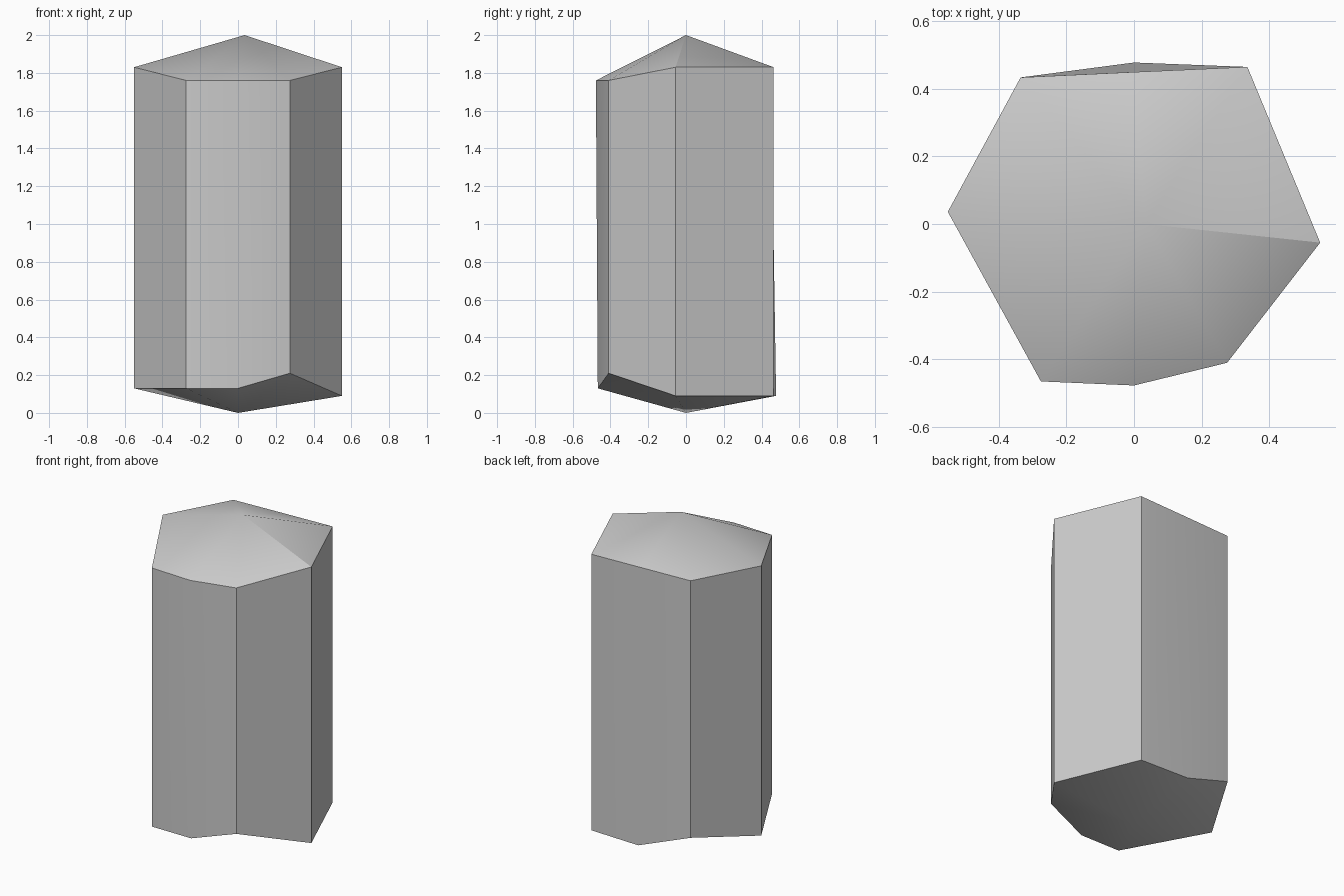
import bpy, bmesh

if "Cube" in bpy.data.objects:
    bpy.data.objects.remove(bpy.data.objects["Cube"])

# Crystal columns, counter-clockwise: x, y bottom, y top, z bottom, z top
COLUMNS = [
    (0.55, -0.055, -0.055, 0.09, 1.83),
    (0.335, 0.464, 0.464, 0.09, 1.83),
    (0.0, 0.477, 0.449, 0.09, 1.83),
    (-0.335, 0.433, 0.433, 0.21, 1.83),
    (-0.55, 0.036, 0.036, 0.13, 1.83),
    (-0.275, -0.465, -0.465, 0.13, 1.76),
    (0.0, -0.467, -0.477, 0.13, 1.76),
    (0.275, -0.41, -0.41, 0.21, 1.76),
]

bm = bmesh.new()
low = [bm.verts.new((x, yb, zb)) for x, yb, yt, zb, zt in COLUMNS]
high = [bm.verts.new((x, yt, zt)) for x, yb, yt, zb, zt in COLUMNS]
tip = bm.verts.new((0.035, 0, 2))
base = bm.verts.new((0, 0, 0))

# Side walls, with roof and base facets fanned from the two tips
for i in range(len(COLUMNS)):
    j = (i + 1) % len(COLUMNS)
    bm.faces.new((low[i], low[j], high[j], high[i]))
    bm.faces.new((high[i], high[j], tip))
    bm.faces.new((low[j], low[i], base))
bmesh.ops.recalc_face_normals(bm, faces=bm.faces)

mesh = bpy.data.meshes.new("crystal")
bm.to_mesh(mesh)
bm.free()
crystal = bpy.data.objects.new("crystal", mesh)
bpy.context.collection.objects.link(crystal)

# Soften only the very shallow folds
bpy.context.view_layer.objects.active = crystal
crystal.select_set(True)
bpy.ops.object.shade_smooth_by_angle(angle=0.5)
